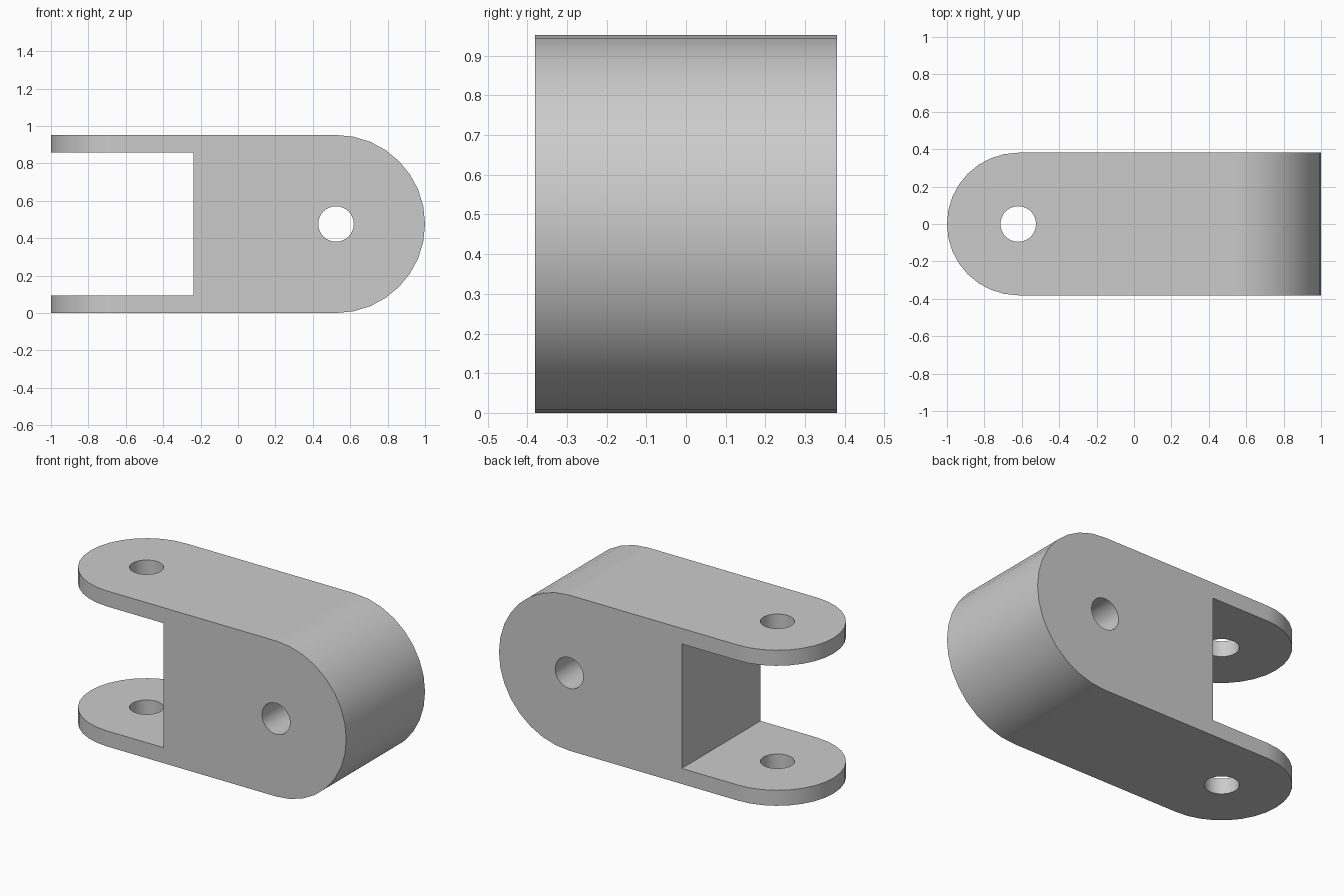
import bpy
import bmesh
from math import cos, sin, pi, radians
from mathutils import Vector

cube = bpy.data.objects.get("Cube")
if cube:
    bpy.data.objects.remove(cube, do_unlink=True)

HEIGHT, HALF_WIDTH = 0.952, 0.381
BIG_R = HEIGHT / 2
BIG_X = 1 - BIG_R              # centre of the large rounded end
EAR_X = -1 + HALF_WIDTH        # centre of the rounded ear ends
EAR_T, SLOT_X, HOLE_R = 0.095, -0.238, 0.095

grey = bpy.data.materials.new("light grey")
grey.use_nodes = True
colour = (0.6, 0.6, 0.6, 1)
grey.diffuse_color = colour
grey.node_tree.nodes["Principled BSDF"].inputs["Base Color"].default_value = colour


def arc(cx, cy, r, start, end, steps):
    angles = [start + (end - start) * i / steps for i in range(steps + 1)]
    return [(cx + r * cos(a), cy + r * sin(a)) for a in angles]


def prism(name, outline, axis, low, high):
    """Extrude an outline of (x, z) along y, or of (x, y) along z."""
    bm = bmesh.new()
    if axis == "y":
        points, step = [(a, low, b) for a, b in outline], Vector((0, high - low, 0))
    else:
        points, step = [(a, b, low) for a, b in outline], Vector((0, 0, high - low))
    face = bm.faces.new([bm.verts.new(p) for p in points])
    extruded = bmesh.ops.extrude_face_region(bm, geom=[face], use_keep_orig=True)
    moved = [v for v in extruded["geom"] if isinstance(v, bmesh.types.BMVert)]
    bmesh.ops.translate(bm, verts=moved, vec=step)
    bmesh.ops.recalc_face_normals(bm, faces=bm.faces)
    mesh = bpy.data.meshes.new(name)
    bm.to_mesh(mesh)
    bm.free()
    mesh.materials.append(grey)
    obj = bpy.data.objects.new(name, mesh)
    bpy.context.collection.objects.link(obj)
    return obj


def cut(target, cutter, operation):
    cutter.hide_render = True
    mod = target.modifiers.new(cutter.name, "BOOLEAN")
    mod.object, mod.operation, mod.solver = cutter, operation, "EXACT"
    bpy.ops.object.modifier_apply(modifier=mod.name)
    bpy.data.objects.remove(cutter, do_unlink=True)


# Side profile: large round end, two ears and the slot between them
side = arc(BIG_X, BIG_R, BIG_R, -pi / 2, pi / 2, 16)
side += [(-1.2, HEIGHT), (-1.2, HEIGHT - EAR_T), (SLOT_X, HEIGHT - EAR_T),
         (SLOT_X, EAR_T), (-1.2, EAR_T), (-1.2, 0)]
bracket = prism("clevis_bracket", side, "y", -0.6, 0.6)
bpy.ops.object.select_all(action="DESELECT")
bpy.context.view_layer.objects.active = bracket
bracket.select_set(True)

# Plan outline trims the width and rounds the ears
plan = arc(EAR_X, 0, HALF_WIDTH, pi / 2, 3 * pi / 2, 16)
plan += [(1.2, -HALF_WIDTH), (1.2, HALF_WIDTH)]
cut(bracket, prism("plan_trim", plan, "z", -0.3, 1.3), "INTERSECT")

# Pin holes: upright through both ears, crosswise through the body
ear_hole = arc(EAR_X, 0, HOLE_R, 0, 2 * pi, 32)[:-1]
body_hole = arc(BIG_X, BIG_R, HOLE_R, 0, 2 * pi, 32)[:-1]
cut(bracket, prism("ear_hole", ear_hole, "z", -0.3, 1.3), "DIFFERENCE")
cut(bracket, prism("body_hole", body_hole, "y", -0.8, 0.8), "DIFFERENCE")

# Smooth curves with crisp edges and flat plates
bpy.ops.object.shade_smooth_by_angle(angle=radians(30))
weighted = bracket.modifiers.new("flat_plates", "WEIGHTED_NORMAL")
weighted.keep_sharp = True
